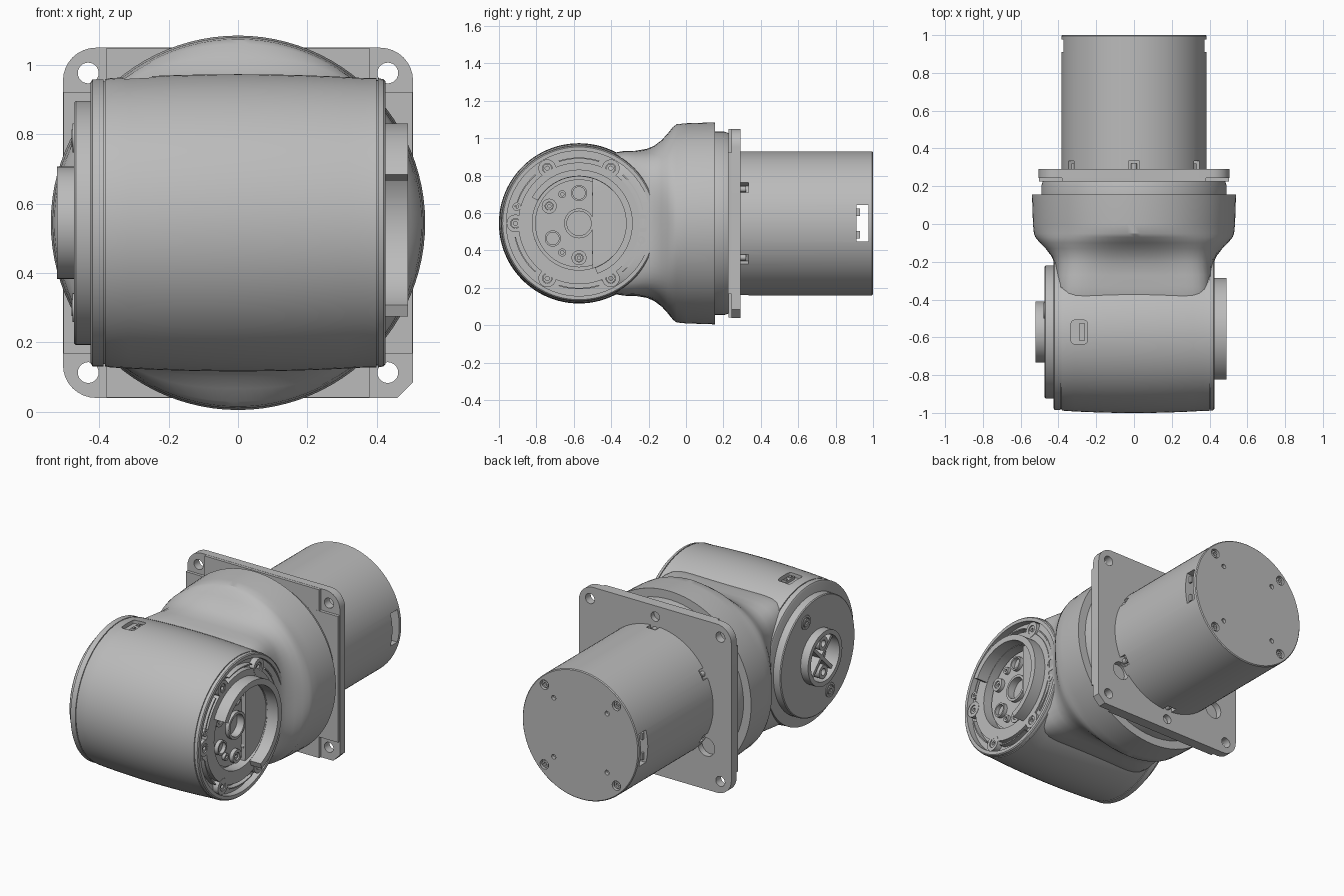
import bpy, bmesh, math
from mathutils import Vector, Matrix

if "Cube" in bpy.data.objects:
    bpy.data.objects.remove(bpy.data.objects["Cube"])

CZ = 0.545            # height of both main axes
HY = -0.572           # barrel axis position in y
TAU = math.tau

grey = bpy.data.materials.new("satin_grey")
grey.use_nodes = True
grey.diffuse_color = (0.5, 0.5, 0.5, 1)
grey.node_tree.nodes["Principled BSDF"].inputs["Base Color"].default_value = (0.5, 0.5, 0.5, 1)
parts = []


def finish(bm, name):
    bmesh.ops.remove_doubles(bm, verts=bm.verts, dist=1e-5)
    bmesh.ops.recalc_face_normals(bm, faces=bm.faces)
    mesh = bpy.data.meshes.new(name)
    bm.to_mesh(mesh)
    bm.free()
    mesh.materials.append(grey)
    ob = bpy.data.objects.new(name, mesh)
    bpy.context.collection.objects.link(ob)
    parts.append(ob)
    return ob


def lathe(name, profile, axis, centre=(0, 0), start=0, sweep=360, seg=72):
    """Spin a closed (radius, distance) outline about the x or y axis."""
    bm = bmesh.new()
    full = sweep == 360
    rows = []
    for i in range(seg if full else seg + 1):
        a = math.radians(start + sweep * i / seg)
        row = []
        for r, d in profile:
            u, v = centre[0] + r * math.cos(a), centre[1] + r * math.sin(a)
            row.append(bm.verts.new((d, u, v) if axis == "x" else (u, d, v)))
        rows.append(row)
    n = len(profile)
    for i in range(seg):
        p, q = rows[i], rows[(i + 1) % len(rows)]
        for j in range(n):
            k = (j + 1) % n
            if profile[j][0] or profile[k][0]:
                bm.faces.new((p[j], p[k], q[k], q[j]))
    if not full:
        bm.faces.new(rows[0])
        bm.faces.new(rows[-1])
    return finish(bm, name)


def disc(name, axis, centre, r, d0, d1, seg=24):
    return lathe(name, [(0, d0), (r, d0), (r, d1), (0, d1)], axis, centre, seg=seg)


def ring(name, axis, centre, r0, r1, d0, d1, seg=24, **kw):
    return lathe(name, [(r0, d0), (r1, d0), (r1, d1), (r0, d1)], axis, centre, seg=seg, **kw)


def box(name, centre, size, roll=0, axis="Y", bevel=0):
    bm = bmesh.new()
    bmesh.ops.create_cube(bm, size=1)
    bmesh.ops.scale(bm, vec=size, verts=bm.verts)
    if bevel:
        edges = [e for e in bm.edges if abs((e.verts[0].co - e.verts[1].co).z) > 1e-4]
        bmesh.ops.bevel(bm, geom=edges, offset=bevel, segments=4, affect="EDGES", profile=0.5)
    bmesh.ops.transform(bm, verts=bm.verts,
                        matrix=Matrix.Translation(centre) @ Matrix.Rotation(roll, 4, axis))
    return finish(bm, name)


def cut(target, cutters):
    for c in cutters:
        c.hide_render = True
        m = target.modifiers.new("cut", "BOOLEAN")
        m.operation, m.solver, m.object = "DIFFERENCE", "EXACT", c
        bpy.context.view_layer.objects.active = target
        bpy.ops.object.modifier_apply(modifier=m.name)
        parts.remove(c)
        bpy.data.objects.remove(c)


def polar(centre, r, deg):
    a = math.radians(deg)
    return centre[0] + r * math.cos(a), centre[1] + r * math.sin(a)


HEAD, BACK = (HY, CZ), (0, CZ)

# Barrel: crowned cylinder with seams, its +x end hollowed for the flange
outline = [(0, -0.425), (0.405, -0.425)]
for i in range(17):
    x = -0.42 + 0.84 * i / 16
    r = 0.4285 - 0.015 * (x / 0.425) ** 2
    outline.append((r, x))
    if i in (0, 15):
        s = x + 0.032
        outline += [(r, s), (r - 0.006, s), (r - 0.006, s + 0.005), (r, s + 0.005)]
outline += [(0.408, 0.425), (0.388, 0.425), (0.388, 0.385), (0.25, 0.385), (0.25, 0.35), (0, 0.35)]
barrel = lathe("barrel", outline, "x", HEAD, seg=96)
cut(barrel, [box("port_cutter", (-0.29, HY, 0.98), (0.085, 0.125, 0.08), bevel=0.015)])
box("port_connector", (-0.275, HY, 0.945), (0.03, 0.09, 0.02))
for s in (-1, 1):
    box("port_pin", (-0.275, HY + 0.022 * s, 0.957), (0.016, 0.016, 0.01))

# Neck: lofted from a squarish section inside the barrel to the round collar
sections = [(-0.50, 0.40, 0.34, 8), (-0.40, 0.41, 0.375, 8), (-0.33, 0.412, 0.387, 7),
            (-0.27, 0.414, 0.388, 6), (-0.21, 0.42, 0.398, 4.5), (-0.17, 0.437, 0.415, 3.6),
            (-0.13, 0.468, 0.445, 2.9), (-0.10, 0.498, 0.478, 2.5), (-0.07, 0.522, 0.515, 2.15),
            (-0.05, 0.53, 0.53, 2), (0.0, 0.535, 0.535, 2), (0.155, 0.54, 0.54, 2)]
bm = bmesh.new()
loops = []
for y, w, h, n in sections:
    loop = []
    for i in range(96):
        c, s = math.cos(TAU * i / 96), math.sin(TAU * i / 96)
        k = (abs(c) ** n + abs(s) ** n) ** (-1 / n)
        loop.append(bm.verts.new((w * k * c, y, CZ + h * k * s)))
    loops.append(loop)
for p, q in zip(loops, loops[1:]):
    for i in range(96):
        j = (i + 1) % 96
        bm.faces.new((p[i], p[j], q[j], q[i]))
bm.faces.new(loops[0])
bm.faces.new(loops[-1])
finish(bm, "neck_and_collar")
lathe("collar_step", [(0, 0.14), (0.49, 0.14), (0.49, 0.205), (0.48, 0.235), (0, 0.235)], "y", BACK)

# Square mounting plate with rounded corners, one of them chamfered
bm = bmesh.new()
H, R = 0.505, 0.095
pts = [(H, 0.045 - H), (H - 0.045, -H)]
for cx, cz, a0 in ((-1, -1, 270), (-1, 1, 180), (1, 1, 90)):
    for i in range(9):
        pts.append(polar((cx * (H - R), cz * (H - R)), R, a0 - 90 * i / 8))
face = bm.faces.new([bm.verts.new((x, 0.243, CZ + z)) for x, z in pts])
ext = bmesh.ops.extrude_face_region(bm, geom=[face])
bmesh.ops.translate(bm, vec=(0, 0.049, 0), verts=[v for v in ext["geom"] if isinstance(v, bmesh.types.BMVert)])
plate = finish(bm, "mounting_plate")
holes = [disc("hole_cutter", "y", (0.432 * sx, CZ + 0.432 * sz), 0.03, 0.2, 0.4)
         for sx in (-1, 1) for sz in (-1, 1)]
holes += [disc("hole_cutter", "y", (0, CZ + 0.44 * s), 0.028, 0.262, 0.4) for s in (-1, 1)]
holes += [disc("pocket_cutter", "y", (0.34 * s, CZ - 0.25), 0.055, 0.255, 0.4) for s in (-1, 1)]
cut(plate, holes)
box("plate_front_upright", (0, 0.236, CZ), (0.76, 0.02, 1.008))
box("plate_front_crossbar", (0, 0.2355, CZ), (1.008, 0.02, 0.755))

# Rear motor can with base notches, side slot and end holes
motor = lathe("motor_can", [(0, 0.28), (0.385, 0.28), (0.385, 0.995), (0.38, 1), (0, 1)], "y", BACK, seg=96)
cutters = [box("slot_cutter", (0, 0.944, CZ), (1, 0.065, 0.195))]
for i in range(6):
    a = 30 + 60 * i
    x, z = polar(BACK, 0.375, a)
    cutters.append(box("notch_cutter", (x, 0.312, z), (0.05, 0.045, 0.06), -math.radians(a)))
for a in (45, 135, 225, 315):
    cutters.append(disc("bolt_cutter", "y", polar(BACK, 0.338, a), 0.028, 0.98, 1.1))
    cutters.append(disc("pin_cutter", "y", polar(BACK, 0.25, a), 0.014, 0.98, 1.1))
cut(motor, cutters)
for i in range(6):
    disc("notch_screw", "y", polar(BACK, 0.365, 30 + 60 * i), 0.016, 0.285, 0.32, 16)
for a in (45, 135, 225, 315):
    ring("end_bolt", "y", polar(BACK, 0.338, a), 0.01, 0.02, 0.975, 0.992)
for sx in (-1, 1):
    for s in (-1, 1):
        box("slot_tab", (0.355 * sx, 0.92, CZ + 0.06 * s), (0.012, 0.02, 0.04))

# Output flange on the +x end: bolt ring, lugs and open guard ring
ring("flange_ring", "x", HEAD, 0.25, 0.325, 0.38, 0.418, 72)
for i in range(6):
    a = 60 * i
    c = polar(HEAD, 0.34, a)
    ring("flange_lug", "x", c, 0.026, 0.047, 0.38, 0.42)
    ring("flange_bolt", "x", c, 0.011, 0.024, 0.38, 0.415)
    ring("flange_arc", "x", HEAD, 0.345, 0.352, 0.38, 0.418, 16, start=a + 12, sweep=36)
for a in (165, -15):
    ring("dowel", "x", polar(HEAD, 0.345, a), 0.01, 0.022, 0.38, 0.42)
ring("guard_ring", "x", HEAD, 0.252, 0.287, 0.37, 0.49, 56, start=-70, sweep=221)

# Output face inside the guard ring
lathe("output_face", [(0.065, 0.34), (0.235, 0.34), (0.235, 0.372), (0.065, 0.372)], "x", HEAD)
ring("output_hub", "x", HEAD, 0.065, 0.08, 0.35, 0.395, 36)
for i in range(12):
    a = 30 * i
    if a in (90, 210, 330):
        ring("output_socket", "x", polar(HEAD, 0.162, a), 0.033, 0.043, 0.35, 0.395)
    elif a in (30, 150, 270):
        ring("output_boss", "x", polar(HEAD, 0.184, a), 0.022, 0.04, 0.35, 0.395)
        ring("output_bolt", "x", polar(HEAD, 0.184, a), 0.009, 0.02, 0.35, 0.388)
    elif a not in (0, 180):
        ring("output_pin", "x", polar(HEAD, 0.18, a), 0.009, 0.021, 0.35, 0.39)

# Side cover and connector on the -x end
cover = lathe("side_cover", [(0, -0.42), (0.352, -0.42), (0.352, -0.468), (0.347, -0.473), (0.135, -0.473),
                             (0.135, -0.435), (0, -0.435)], "x", HEAD)
ring("connector_shell", "x", HEAD, 0.135, 0.162, -0.522, -0.43, 48)
for roll in (45, -45):
    box("connector_web", (-0.465, HY, CZ), (0.07, 0.02, 0.268), math.radians(roll), "X")
for a in (90, 270):
    ring("connector_socket", "x", polar(HEAD, 0.085, a), 0.02, 0.04, -0.51, -0.43)
for a in (65, 245):
    c = polar(HEAD, 0.27, a)
    ring("cover_bolt_seat", "x", c, 0.03, 0.042, -0.478, -0.46)
    ring("cover_bolt", "x", c, 0.01, 0.024, -0.48, -0.46)

# Smooth curved walls, keep edges crisp
bpy.ops.object.select_all(action="DESELECT")
for ob in parts:
    ob.select_set(True)
bpy.context.view_layer.objects.active = parts[0]
bpy.ops.object.shade_smooth_by_angle(angle=math.radians(30))
